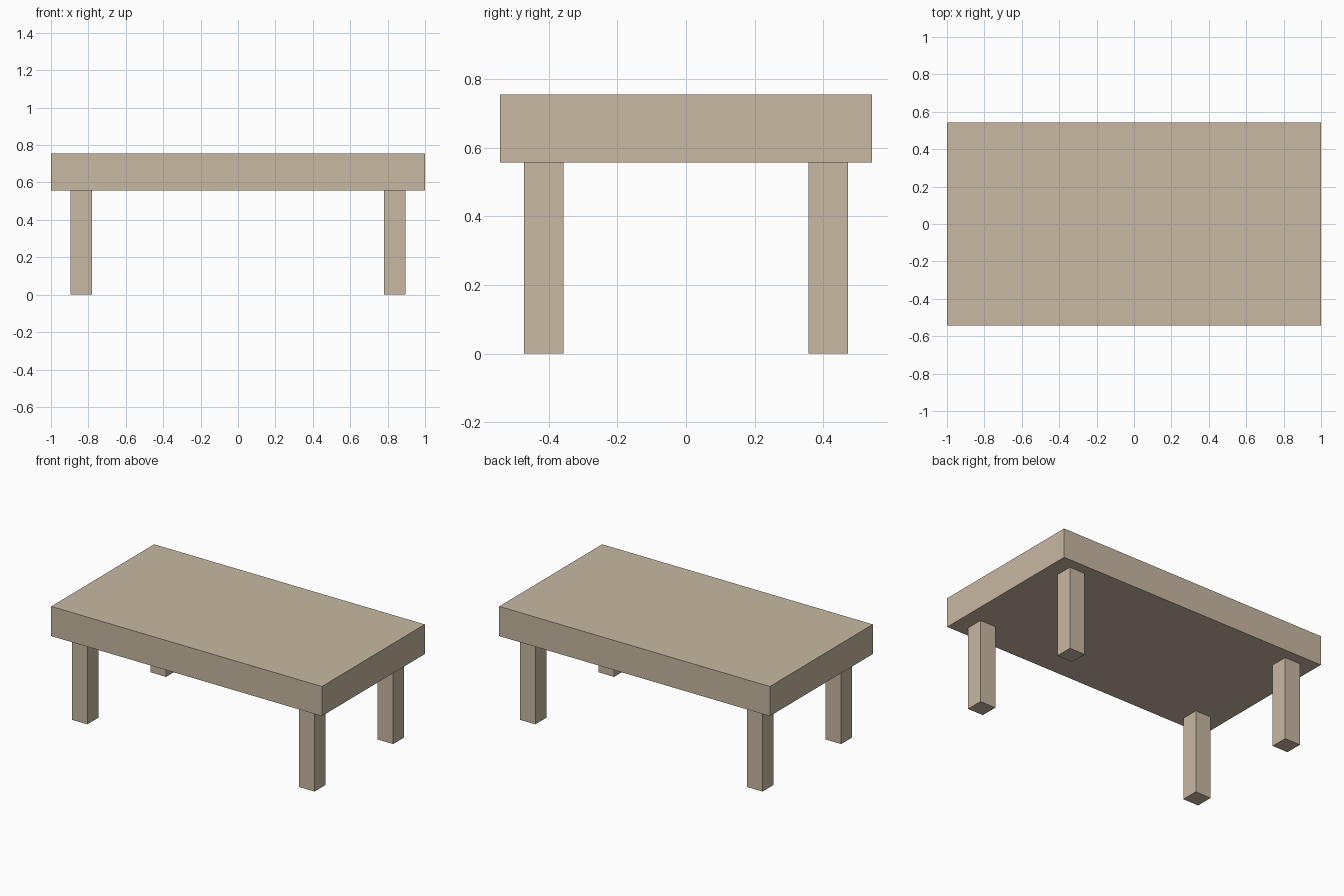
import bpy

if "Cube" in bpy.data.objects:
    bpy.data.objects.remove(bpy.data.objects["Cube"])

wood = bpy.data.materials.new("light_wood")
wood.diffuse_color = (0.58, 0.48, 0.36, 1)
wood.use_nodes = True
wood.node_tree.nodes["Principled BSDF"].inputs["Base Color"].default_value = wood.diffuse_color


def box(name, center, size):
    bpy.ops.mesh.primitive_cube_add(size=1, location=center)
    obj = bpy.context.object
    obj.name = name
    obj.scale = size
    bpy.ops.object.transform_apply(location=False, rotation=False, scale=True)
    obj.data.materials.append(wood)
    return obj


TOP, UNDERSIDE = 0.756, 0.558

# Thick table top
box("table_top", (0, 0, (TOP + UNDERSIDE) / 2), (2, 1.086, TOP - UNDERSIDE))

# Four square legs, inset from the corners
for side, sx in (("left", -1), ("right", 1)):
    for end, sy in (("front", -1), ("back", 1)):
        box(f"{end}_{side}_leg", (sx * 0.839, sy * 0.415, UNDERSIDE / 2),
            (0.115, 0.116, UNDERSIDE))
